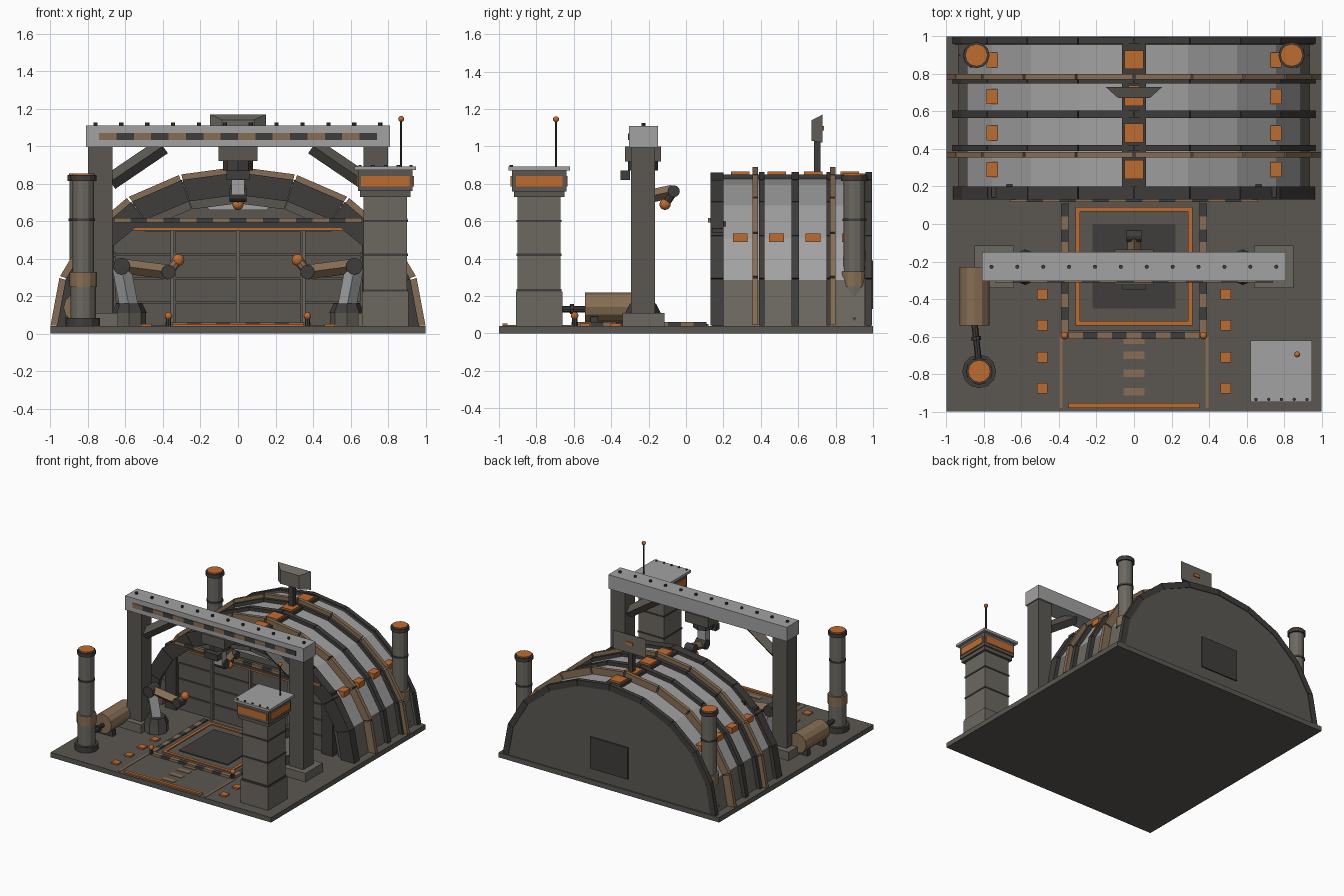
import bpy, bmesh
from math import sin, cos, radians, atan2
from mathutils import Vector

if "Cube" in bpy.data.objects:
    bpy.data.objects.remove(bpy.data.objects["Cube"])

def mat(name, r, g, b):
    m = bpy.data.materials.new(name)
    m.diffuse_color = (r, g, b, 1)
    m.use_nodes = True
    m.node_tree.nodes["Principled BSDF"].inputs["Base Color"].default_value = m.diffuse_color
    return m

LIGHT = mat("light_panel", .36, .36, .36)
GREY = mat("warm_grey", .15, .14, .12)
TAUPE = mat("taupe", .105, .097, .085)
DARK = mat("dark_metal", .05, .048, .045)
BROWN = mat("tan_paint", .24, .155, .09)
ORANGE = mat("orange_paint", .52, .15, .03)

def finish(bm, name, m):
    bmesh.ops.recalc_face_normals(bm, faces=bm.faces)
    me = bpy.data.meshes.new(name)
    bm.to_mesh(me)
    bm.free()
    me.materials.append(m)
    ob = bpy.data.objects.new(name, me)
    bpy.context.collection.objects.link(ob)
    return ob

def box(name, x0, x1, y0, y1, z0, z1, m, rot=0):
    bm = bmesh.new()
    bmesh.ops.create_cube(bm, size=1)
    bmesh.ops.scale(bm, vec=(x1 - x0, y1 - y0, z1 - z0), verts=bm.verts)
    ob = finish(bm, name, m)
    ob.location = ((x0 + x1) / 2, (y0 + y1) / 2, (z0 + z1) / 2)
    ob.rotation_euler.y = rot
    return ob

def rod(name, p, q, r, m, n=12, r2=None):
    p, q = Vector(p), Vector(q)
    bm = bmesh.new()
    bmesh.ops.create_cone(bm, cap_ends=True, segments=n, radius1=r, radius2=r if r2 is None else r2, depth=(q - p).length)
    ob = finish(bm, name, m)
    ob.location = (p + q) / 2
    ob.rotation_euler = (q - p).to_track_quat('Z', 'Y').to_euler()
    return ob

def beam(name, p, q, w, m):
    return rod(name, p, q, w * .707, m, 4)

def ball(name, c, r, m):
    bm = bmesh.new()
    bmesh.ops.create_uvsphere(bm, u_segments=12, v_segments=8, radius=r)
    ob = finish(bm, name, m)
    ob.location = c
    return ob

def prism_into(bm, pts, y0, y1):
    f = bm.faces.new([bm.verts.new((x, y0, z)) for x, z in pts])
    e = bmesh.ops.extrude_face_region(bm, geom=[f])["geom"]
    bmesh.ops.translate(bm, vec=(0, y1 - y0, 0), verts=[v for v in e if isinstance(v, bmesh.types.BMVert)])
    if not f.is_valid or len(f.link_loops if hasattr(f, "link_loops") else [1]) == 0:
        return
    if not any(len(ed.link_faces) > 1 for ed in f.edges):
        return

def ell(a, b, deg):
    t = radians(deg)
    return (a * sin(t), .04 + b * cos(t))

def arch_wall(name, a, b, y0, y1, m):
    bm = bmesh.new()
    prism_into(bm, [ell(a, b, -90 + 18 * i) for i in range(11)], y0, y1)
    bmesh.ops.holes_fill(bm, edges=bm.edges)
    return finish(bm, name, m)

def arch_rib(name, a, b, t, y0, y1, m, gap=.35, segs=range(10)):
    # ring of separate slabs with thin joints
    bm = bmesh.new()
    for i in segs:
        ends = [Vector(ell(a - k, b - k, -90 + 18 * j)) for k, j in ((0, i), (0, i + 1), (t, i + 1), (t, i))]
        f = gap * .02
        o0, o1, i1, i0 = ends
        prism_into(bm, [o0.lerp(o1, f), o1.lerp(o0, f), i1.lerp(i0, f), i0.lerp(i1, f)], y0, y1)
    bmesh.ops.holes_fill(bm, edges=bm.edges)
    return finish(bm, name, m)

def stripes(name, a, b, n, half, z0, z1, along_x):
    # alternating hazard blocks
    (ax, ay), (bx, by) = a, b
    for i in range(n):
        m = (BROWN, DARK)[i % 2]
        if along_x:
            box(name, ax + (bx - ax) * i / n, ax + (bx - ax) * (i + 1) / n, ay - half, ay + half, z0, z1, m)
        else:
            box(name, ax - half, ax + half, ay + (by - ay) * i / n, ay + (by - ay) * (i + 1) / n, z0, z1, m)

# Ground slab
box("base_slab", -1, 1, -1, 1, 0, .04, TAUPE)

# Hangar shell, ribs and end walls
arch_wall("hangar_core", .92, .785, .2, .965, TAUPE)
arch_rib("roof_panels", .935, .795, .03, .2, .96, LIGHT, 0, range(1, 9))
arch_rib("lower_panels", .935, .795, .03, .2, .96, GREY, 0, (0, 9))
arch_wall("back_wall", .955, .81, .955, .99, TAUPE)
arch_rib("front_arch", .965, .82, .12, .13, .2, DARK)
arch_rib("inner_arch", .85, .705, .05, .16, .21, TAUPE)
for y0, y1 in ((.39, .42), (.565, .605), (.75, .77), (.96, .995)):
    arch_rib("dark_rib", .967, .822, .05, y0, y1, DARK)
for y in (.37, .785):
    arch_rib("tan_rib", 1.0, .85, .07, y - .015, y + .015, BROWN, 1)
box("back_hatch", -.17, .17, .98, 1, .13, .39, DARK)
box("roof_spine", -.065, .065, .14, .99, .82, .85, DARK)
for y in (.29, .485, .68, .875):
    box("roof_lamp", -.05, .05, y - .05, y + .05, .84, .865, ORANGE)
    for s in (-1, 1):
        box("side_lamp", s * .757 - .03, s * .757 + .03, y - .04, y + .04, .49, .535, ORANGE)

# Hangar door
for i in range(4):
    x0 = (-.66, -.34, 0, .34)[i]
    x1 = (-.34, 0, .34, .66)[i]
    for j in range(4):
        box("door_panel", x0 + .006, x1 - .006, .165, .2, .045 + j * .128, .165 + j * .128, TAUPE)
for x in (-.35, 0, .35):
    box("door_post", x - .01, x + .01, .15, .2, .04, .55, GREY)
box("door_orange_trim", -.62, .62, .135, .2, .55, .563, ORANGE)
box("door_header", -.68, .68, .13, .21, .563, .6, DARK)
stripes("header_stripe", (-.66, .13), (.66, 0), 15, .012, .592, .618, True)
box("front_window", -.16, .16, .17, .21, .66, .74, LIGHT)
for s in (-1, 1):
    box("door_jamb", s * .71 - .05, s * .71 + .05, .14, .2, .04, .56, DARK)

# Roof sensor panel on its mast
box("sensor_mast", -.02, .02, .685, .72, .84, 1.06, DARK)
bm = bmesh.new()
bmesh.ops.create_cube(bm, size=1)
for v in bm.verts:
    back = v.co.y > 0
    v.co = (v.co.x * (.3 if back else .17), .73 if back else .672, (1.095 if back else 1.085) + v.co.z * (.15 if back else .11))
finish(bm, "sensor_panel", GREY)
box("sensor_light", -.03, .03, .725, .738, 1.085, 1.11, ORANGE)

# Three exhaust stacks
for x, y in ((-.84, .9), (.84, .9), (-.825, -.785)):
    rod("stack_base", (x, y, .04), (x, y, .085), .09, DARK)
    rod("stack_lower", (x, y, .08), (x, y, .33), .067, GREY)
    rod("stack_band", (x, y, .25), (x, y, .33), .073, BROWN)
    rod("stack_pipe", (x, y, .33), (x, y, .82), .058, GREY)
    rod("stack_collar", (x, y, .6), (x, y, .615), .064, DARK)
    rod("stack_cap", (x, y, .815), (x, y, .845), .07, DARK)
    rod("stack_top", (x, y, .84), (x, y, .855), .06, ORANGE)

# Fuel tank with feed pipe
rod("fuel_tank", (-.85, -.54, .14), (-.85, -.23, .14), .08, BROWN)
for y in (-.49, -.28):
    box("tank_foot", -.92, -.78, y - .02, y + .02, .04, .09, DARK)
rod("feed_pipe", (-.85, -.53, .13), (-.825, -.76, .13), .017, DARK, 8)
rod("pipe_flange", (-.842, -.6, .13), (-.84, -.62, .13), .026, DARK, 8)

# Gantry
for s in (-1, 1):
    box("gantry_foot", s * .745 - .105, s * .745 + .105, -.34, -.115, .04, .11, GREY)
    box("gantry_leg", s * .735 - .065, s * .735 + .065, -.295, -.165, .1, 1, TAUPE)
    beam("gantry_brace", (s * .68, -.23, .81), (s * .4, -.23, 1.0), .065, TAUPE)
box("gantry_beam", -.81, .81, -.305, -.15, .995, 1.11, LIGHT)
stripes("beam_stripe", (-.74, -.305), (.74, 0), 16, .006, 1.033, 1.07, True)
for i in range(12):
    x = -.76 + i * .138
    rod("beam_bolt", (x, -.228, 1.105), (x, -.228, 1.125), .011, DARK, 8)

# Hanging arm
box("trolley", -.105, .105, -.325, -.135, .92, 1, TAUPE)
rod("trolley_hub", (0, -.23, .87), (0, -.23, .925), .08, DARK, 8)
box("trolley_control", -.06, .06, -.35, -.3, .82, .87, DARK)
box("hang_link", -.035, .035, -.26, -.2, .74, .88, LIGHT)
rod("hang_elbow", (-.045, -.21, .74), (.045, -.21, .74), .038, DARK)
beam("hang_forearm", (0, -.21, .73), (0, -.07, .76), .05, BROWN)
rod("hang_wrist", (-.04, -.065, .76), (.04, -.065, .76), .032, DARK)
rod("hang_tool", (0, -.065, .76), (0, -.105, .7), .022, DARK, 8)
ball("hang_tip", (0, -.112, .69), .03, ORANGE)

# Two floor arms
for s in (-1, 1):
    y = -.23
    rod("arm_base", (s * .58, y, .04), (s * .58, y, .11), .09, TAUPE, 8)
    rod("arm_turret", (s * .58, y, .11), (s * .58, y, .16), .095, DARK, 8, .07)
    beam("arm_lower", (s * .58, y, .14), (s * .62, y, .35), .07, LIGHT)
    rod("arm_elbow", (s * .62, y - .05, .36), (s * .62, y + .05, .36), .045, DARK)
    beam("arm_upper", (s * .61, y, .36), (s * .38, y, .33), .055, BROWN)
    rod("arm_wrist", (s * .37, y - .04, .33), (s * .37, y + .04, .33), .038, DARK)
    rod("arm_tool", (s * .37, y, .33), (s * .33, y, .38), .026, BROWN, 8)
    ball("arm_tip", (s * .318, y, .393), .032, ORANGE)

# Landing pad with orange frame and hazard kerbs
box("pad", -.35, .35, -.57, .12, .04, .05, TAUPE)
for s in (-1, 1):
    box("pad_side_trim", s * .3 - .012, s * .3 + .012, -.54, .09, .045, .058, ORANGE)
    box("pad_end_trim", -.312, .312, -.225 + s * .303 - .012, -.225 + s * .303 + .012, .045, .058, ORANGE)
    stripes("side_kerb", (s * .37, -.58), (0, .11), 10, .02, .04, .06, False)
    rod("kerb_bollard", (s * .37, -.595, .04), (s * .37, -.595, .095), .014, DARK, 8)
    ball("bollard_lamp", (s * .37, -.595, .095), .02, ORANGE)
    box("lane_edge", s * .39 - .008, s * .39 + .008, -.98, -.6, .038, .044, BROWN)
    for y in (-.375, -.54, -.71, -.875):
        box("lane_light", s * .49 - .028, s * .49 + .028, y - .028, y + .028, .04, .052, ORANGE)
box("pad_plate", -.22, .22, -.45, 0, .045, .057, DARK)
stripes("front_kerb", (-.35, -.595), (.35, 0), 9, .018, .04, .06, True)
for y in (-.62, -.7, -.795, -.895):
    box("lane_dash", -.055, .055, y - .02, y + .02, .038, .044, BROWN)
box("lane_end_bar", -.35, .35, -.98, -.955, .038, .052, ORANGE)

# Control tower
cx = cy = .785
def tower(name, hw, z0, z1, m):
    box(name, cx - hw, cx + hw, -cy - hw, -cy + hw, z0, z1, m)
tower("tower_base", .125, .04, .225, GREY)
tower("tower_shaft", .115, .2, .74, GREY)
for z in (.225, .415, .595):
    tower("tower_band", .12, z, z + .012, DARK)
tower("tower_neck", .135, .73, .77, TAUPE)
tower("tower_head", .145, .76, .875, TAUPE)
tower("tower_roof", .165, .872, .892, LIGHT)
box("tower_sign_x", cx - .152, cx + .152, -cy - .125, -cy + .125, .785, .842, ORANGE)
box("tower_sign_y", cx - .13, cx + .13, -cy - .152, -cy + .152, .785, .842, ORANGE)
for i in range(5):
    x = .65 + i * .068
    rod("roof_bolt", (x, -.935, .89), (x, -.935, .9), .009, DARK, 8)
rod("antenna", (.87, -.695, .89), (.87, -.695, 1.14), .006, DARK, 6)
ball("antenna_tip", (.87, -.695, 1.145), .016, ORANGE)
